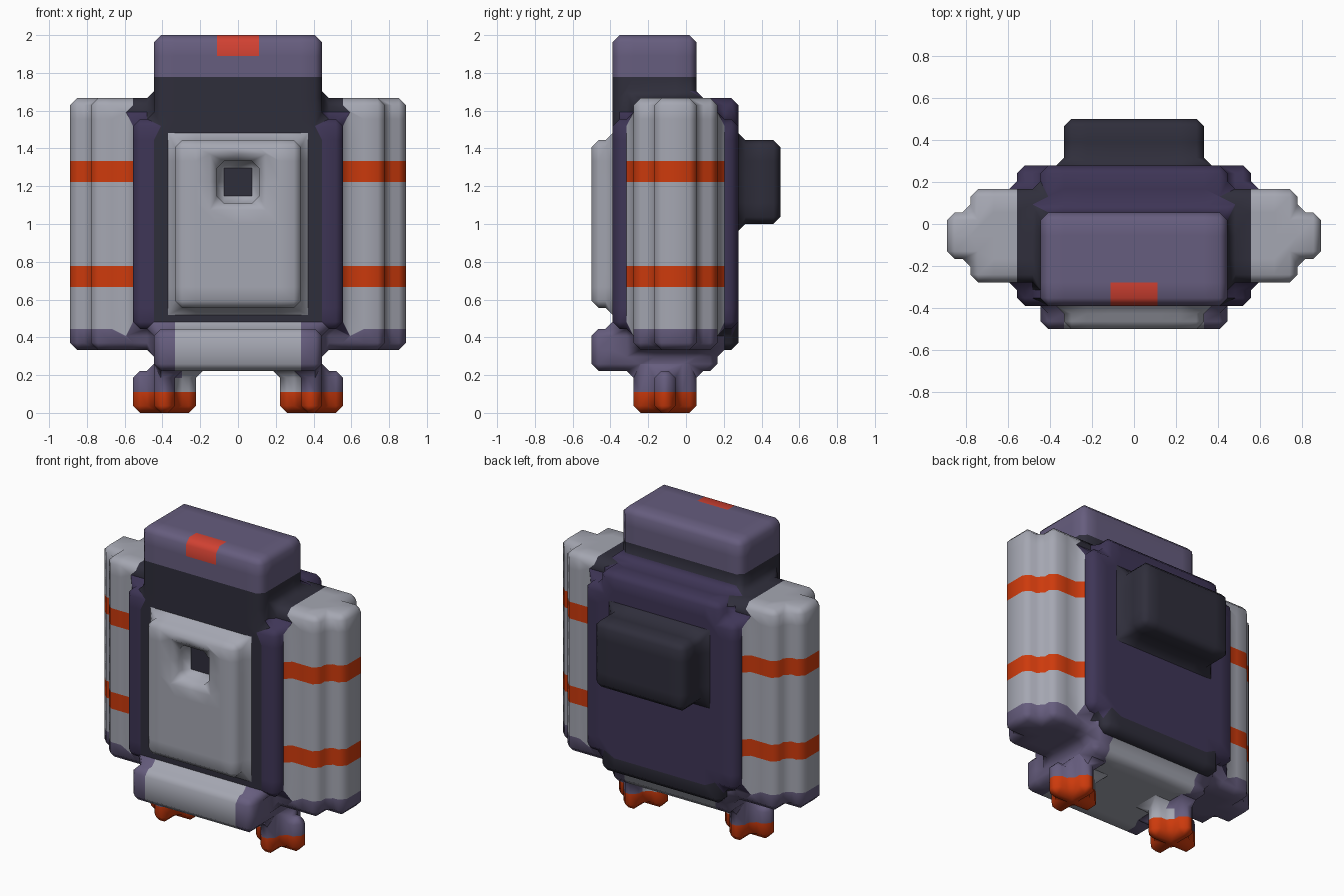
import bpy, bmesh
from mathutils import Vector
from itertools import product

if "Cube" in bpy.data.objects:
    bpy.data.objects.remove(bpy.data.objects["Cube"])

U = 1 / 9          # one block
Y_OFF = 4.5        # blocks from the front to the centre


def lin(c):
    c /= 255
    return c / 12.92 if c <= 0.04045 else ((c + 0.055) / 1.055) ** 2.4


COLORS = {
    "light_grey": (165, 167, 178),
    "light_purple": (102, 93, 126),
    "dark_purple": (62, 53, 86),
    "charcoal": (47, 46, 59),
    "orange": (205, 58, 12),
    "red": (209, 65, 50),
}
names = list(COLORS)
mats = []
for n, rgb in COLORS.items():
    m = bpy.data.materials.new(n)
    m.diffuse_color = (*[lin(c) for c in rgb], 1)
    m.use_nodes = True
    m.node_tree.nodes["Principled BSDF"].inputs["Base Color"].default_value = m.diffuse_color
    mats.append(m)

blocks = {}        # block position -> (part, colour)
parts = []


def box(part, color, x, y, z, mirror=False):
    """Fill a box of blocks; later boxes override earlier ones."""
    if part not in parts:
        parts.append(part)
    for i, j, k in product(range(*x), range(*y), range(*z)):
        blocks[i, j, k] = (parts.index(part), names.index(color))
        if mirror:
            blocks[-1 - i, j, k] = (parts.index(part), names.index(color))


# Body core, neck and upper back
box("body", "charcoal", (-4, 4), (1, 6), (4, 16))
for k in (15,):
    for i in range(-4, 4):
        blocks.pop((i, 5, k))
box("body", "charcoal", (4, 5), (2, 6), (4, 15), True)
box("body", "dark_purple", (-4, 4), (5, 6), (14, 15))
# Back panel with a dark lower lip
box("back_panel", "dark_purple", (-5, 5), (6, 7), (4, 14))
box("back_panel", "dark_purple", (-4, 4), (6, 7), (14, 15))
box("back_panel", "charcoal", (-4, 4), (6, 7), (3, 4))
# Front pillars
box("front_pillars", "dark_purple", (4, 5), (1, 2), (4, 14), True)
# Head block with a warning lamp
box("head", "light_purple", (-4, 4), (1, 5), (16, 18))
box("lamp", "red", (-1, 1), (1, 2), (17, 18))
# Door with a window opening
box("door", "light_grey", (-3, 3), (0, 1), (5, 13))
for i, k in product(range(-1, 1), range(10, 12)):
    del blocks[i, 0, k]
# Rear box
box("rear_box", "charcoal", (-3, 3), (7, 9), (9, 13))
# Hip block and front bumper
box("hip", "light_purple", (-4, 4), (0, 6), (2, 4))
box("hip", "light_grey", (-3, 3), (0, 6), (2, 4))
box("hip", "light_purple", (4, 5), (2, 6), (3, 4), True)
# Side tanks: stepped section, purple base, two orange bands
for z, c in (((3, 4), "light_purple"), ((4, 15), "light_grey"),
             ((6, 7), "orange"), ((11, 12), "orange")):
    box("side_tanks", c, (5, 7), (2, 6), z, True)
    box("side_tanks", c, (7, 8), (3, 5), z, True)
# Cross-shaped legs and feet
for part, c, z in (("feet", "orange", (0, 1)), ("legs", "light_purple", (1, 2))):
    box(part, c, (3, 4), (2, 5), z, True)
    box(part, c, (2, 5), (3, 4), z, True)
box("legs", "light_grey", (2, 3), (3, 4), (1, 2), True)

# Skin the blocks with one closed surface
bm = bmesh.new()
tag = bm.faces.layers.int.new("part")
verts = {}


def vert(p):
    if p not in verts:
        verts[p] = bm.verts.new((p[0] * U, (p[1] - Y_OFF) * U, p[2] * U))
    return verts[p]


for pos, (part, color) in blocks.items():
    for axis, side in product(range(3), (0, 1)):
        near = list(pos)
        near[axis] += 2 * side - 1
        if tuple(near) in blocks:
            continue
        a, b = (axis + 1) % 3, (axis + 2) % 3
        ring = []
        for da, db in ((0, 0), (1, 0), (1, 1), (0, 1)):
            p = list(pos)
            p[axis] += side
            p[a] += da
            p[b] += db
            ring.append(vert(tuple(p)))
        f = bm.faces.new(ring if side else ring[::-1])
        f.material_index = color
        f[tag] = part
bm.normal_update()

# Chamfer every corner, inner and outer
edges = [e for e in bm.edges if len(e.link_faces) == 2
         and e.link_faces[0].normal.dot(e.link_faces[1].normal) < 0.5]
bmesh.ops.bevel(bm, geom=edges, offset=U / 3, offset_type='OFFSET',
                segments=1, profile=0.5, affect='EDGES',
                clamp_overlap=True, material=-1)
for f in bm.faces:
    f.smooth = True

# Split the surface into named parts
for i, part in enumerate(parts):
    piece = bm.copy()
    layer = piece.faces.layers.int["part"]
    bmesh.ops.delete(piece, geom=[f for f in piece.faces if f[layer] != i],
                     context='FACES')
    me = bpy.data.meshes.new(part)
    for m in mats:
        me.materials.append(m)
    piece.to_mesh(me)
    piece.free()
    ob = bpy.data.objects.new(part, me)
    bpy.context.collection.objects.link(ob)
    wn = ob.modifiers.new("flat_faces", 'WEIGHTED_NORMAL')
    wn.keep_sharp = True
bm.free()
